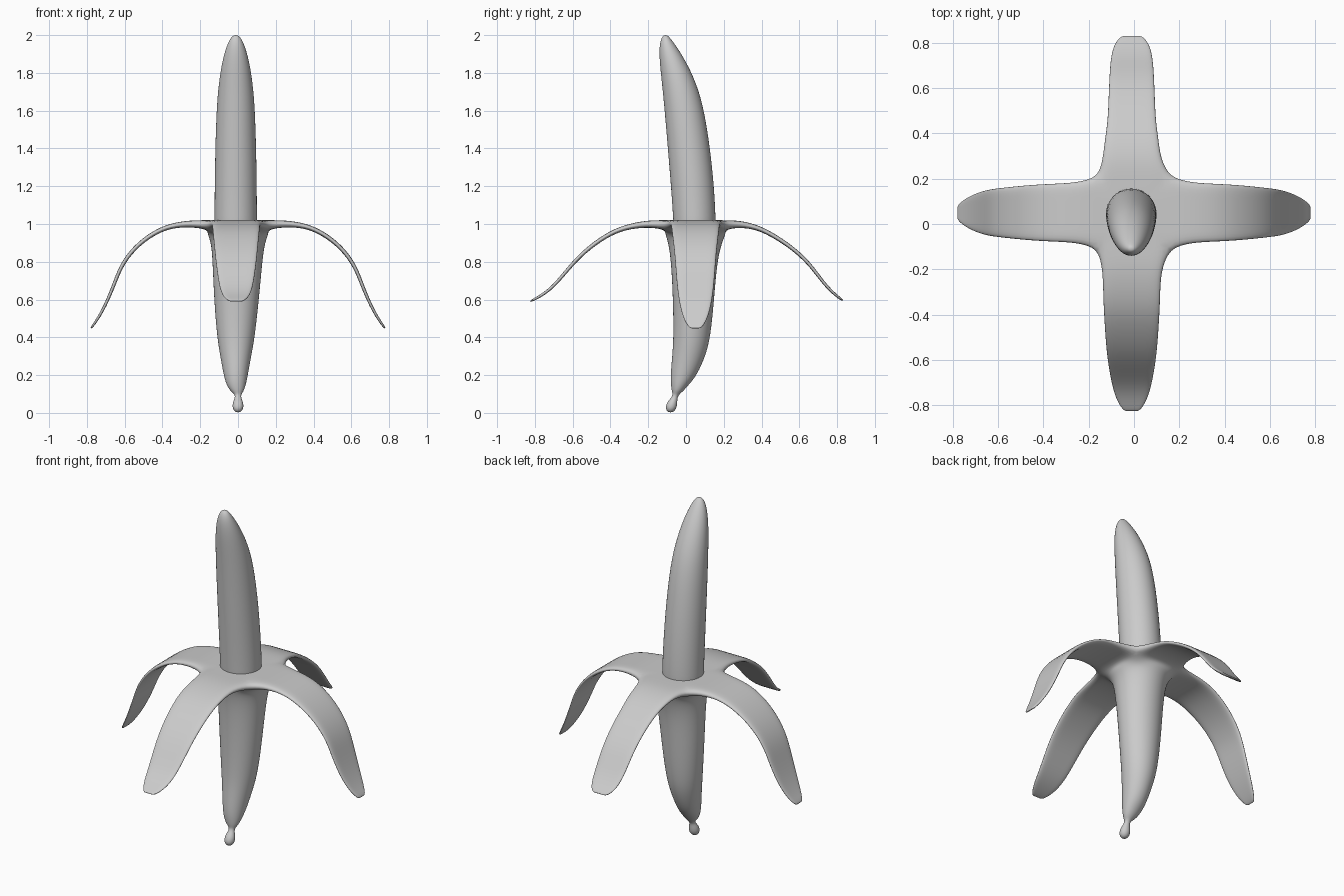
import bpy, bmesh
from math import sin, cos, pi, radians
from mathutils import Vector

cube = bpy.data.objects.get("Cube")
if cube:
    bpy.data.objects.remove(cube, do_unlink=True)

grey = bpy.data.materials.new("light grey")
grey.use_nodes = True
grey.diffuse_color = (0.6, 0.6, 0.6, 1)
grey.node_tree.nodes["Principled BSDF"].inputs["Base Color"].default_value = (0.6, 0.6, 0.6, 1)

N = 16  # points around each ring


def finish(bm, name):
    bmesh.ops.recalc_face_normals(bm, faces=bm.faces)
    mesh = bpy.data.meshes.new(name)
    bm.to_mesh(mesh)
    bm.free()
    for p in mesh.polygons:
        p.use_smooth = True
    mesh.materials.append(grey)
    obj = bpy.data.objects.new(name, mesh)
    bpy.context.collection.objects.link(obj)
    sub = obj.modifiers.new("smooth", 'SUBSURF')
    sub.levels = sub.render_levels = 2
    return obj


def ring(bm, z, x, y, rx, ry):
    angles = [2 * pi * m / N - pi / 4 for m in range(N)]
    return [bm.verts.new((x + 1.02 * rx * cos(a), y + 1.02 * ry * sin(a), z)) for a in angles]


def bridge(bm, a, b):
    for m in range(N):
        n = (m + 1) % N
        bm.faces.new((a[m], a[n], b[n], b[m]))


def loft(bm, sections):
    rings = [ring(bm, *s) for s in sections]
    for a, b in zip(rings, rings[1:]):
        bridge(bm, a, b)
    return rings


# Fruit: leaning, tapered column with a rounded tip (z, x, y, rx, ry)
bm = bmesh.new()
rings = loft(bm, [
    (0.90, -0.012, 0.045, 0.112, 0.110), (1.02, -0.012, 0.047, 0.113, 0.113),
    (1.30, -0.012, 0.027, 0.111, 0.115), (1.60, -0.012, -0.007, 0.103, 0.106),
    (1.75, -0.012, -0.037, 0.090, 0.091), (1.87, -0.012, -0.073, 0.070, 0.068),
    (1.95, -0.012, -0.099, 0.046, 0.042), (1.99, -0.012, -0.108, 0.024, 0.020),
    (2.00, -0.012, -0.108, 0.008, 0.007)])
bm.faces.new(rings[0])
bm.faces.new(rings[-1])
finish(bm, "fruit")

# Peel: stalk knob, neck and body up to the flared mouth
bm = bmesh.new()
rings = loft(bm, [
    (0.002, 0, -0.082, 0.012, 0.012), (0.022, 0, -0.080, 0.030, 0.030),
    (0.055, 0, -0.074, 0.028, 0.028), (0.080, 0, -0.062, 0.016, 0.016),
    (0.098, 0, -0.053, 0.017, 0.017), (0.115, -0.005, -0.045, 0.035, 0.030),
    (0.15, -0.01, -0.032, 0.052, 0.048), (0.20, -0.012, -0.012, 0.064, 0.070),
    (0.30, -0.012, 0.015, 0.082, 0.088), (0.40, -0.011, 0.032, 0.100, 0.098),
    (0.60, -0.008, 0.040, 0.119, 0.109), (0.80, -0.003, 0.043, 0.132, 0.122),
    (0.90, 0, 0.048, 0.142, 0.142), (0.945, 0, 0.050, 0.162, 0.160)])
bm.faces.new(rings[0])
inner = ring(bm, 1.02, -0.012, 0.047, 0.095, 0.095)

# Flap rows: distance from the centre, top height, half width
side = [(0.25, 1.02, 0.135), (0.36, 1.005, 0.13), (0.46, 0.96, 0.125),
        (0.56, 0.88, 0.115), (0.63, 0.78, 0.107), (0.665, 0.68, 0.10),
        (0.71, 0.57, 0.085), (0.755, 0.49, 0.06), (0.785, 0.45, 0.03)]
back = [(0.29, 1.018, 0.13), (0.38, 0.995, 0.12), (0.46, 0.955, 0.108),
        (0.56, 0.89, 0.104), (0.66, 0.80, 0.10), (0.735, 0.69, 0.095),
        (0.80, 0.625, 0.08), (0.835, 0.60, 0.045)]
front = [(0.21, 1.02, 0.13), (0.33, 0.995, 0.128), (0.43, 0.95, 0.123),
         (0.55, 0.86, 0.115), (0.63, 0.77, 0.105), (0.71, 0.67, 0.09),
         (0.78, 0.62, 0.07), (0.83, 0.595, 0.035)]
# Path, root distance, root half width and sideways shift, anticlockwise from +x
flaps = [(side, 0.16, 0.16, 0.05), (back, 0.21, 0.16, 0.01),
         (side, 0.16, 0.16, -0.05), (front, 0.11, 0.16, -0.01)]

# Mouth: a squared ring with an upper and a lower layer
grid = {}
for k, (path, dist, half, shift) in enumerate(flaps):
    out = Vector((round(cos(k * pi / 2)), round(sin(k * pi / 2)), 0))
    across = Vector((-out.y, out.x, 0))
    for layer in (0, 1):
        for i in range(4):
            centre = Vector((0, 0.05, 0))
            p = centre + 0.16 * out + across * (half * (i / 2 - 1))
            p.z = 1.02 if layer else 0.972
            grid[layer, 4 * k + i] = bm.verts.new(p)
mouth = [[grid[layer, m] for m in range(N)] for layer in (0, 1)]
bridge(bm, rings[-1], mouth[0])
bridge(bm, inner, mouth[1])

# Flaps: two skins drooping from the mouth, closed along their edges
for k, (path, dist, half, shift) in enumerate(flaps):
    out = Vector((round(cos(k * pi / 2)), round(sin(k * pi / 2)), 0))
    across = Vector((-out.y, out.x, 0))
    layers = [[[mouth[l][(4 * k + i) % N] for i in range(5)]] for l in (0, 1)]
    for j, (d, z, w) in enumerate(path):
        before = path[j - 1] if j else (dist, 1.02, half)
        after = path[min(j + 1, len(path) - 1)]
        along = Vector((after[0] - before[0], after[1] - before[1])).normalized()
        thick = 0.036 if j == 0 else 0.028 - 0.018 * j / len(path)
        for l in (0, 1):
            drop = 0 if l else thick
            row = []
            for i in range(5):
                p = out * (d + along.y * drop) + across * (shift + w * (i / 2 - 1))
                p.z = z - along.x * drop
                row.append(bm.verts.new(p))
            layers[l].append(row)
    low, top = layers
    for j in range(len(path)):
        for skin in layers:
            for i in range(4):
                bm.faces.new((skin[j][i], skin[j][i + 1], skin[j + 1][i + 1], skin[j + 1][i]))
        for i in (0, 4):
            bm.faces.new((low[j][i], low[j + 1][i], top[j + 1][i], top[j][i]))
    for i in range(4):
        bm.faces.new((low[-1][i], low[-1][i + 1], top[-1][i + 1], top[-1][i]))
finish(bm, "peel")
